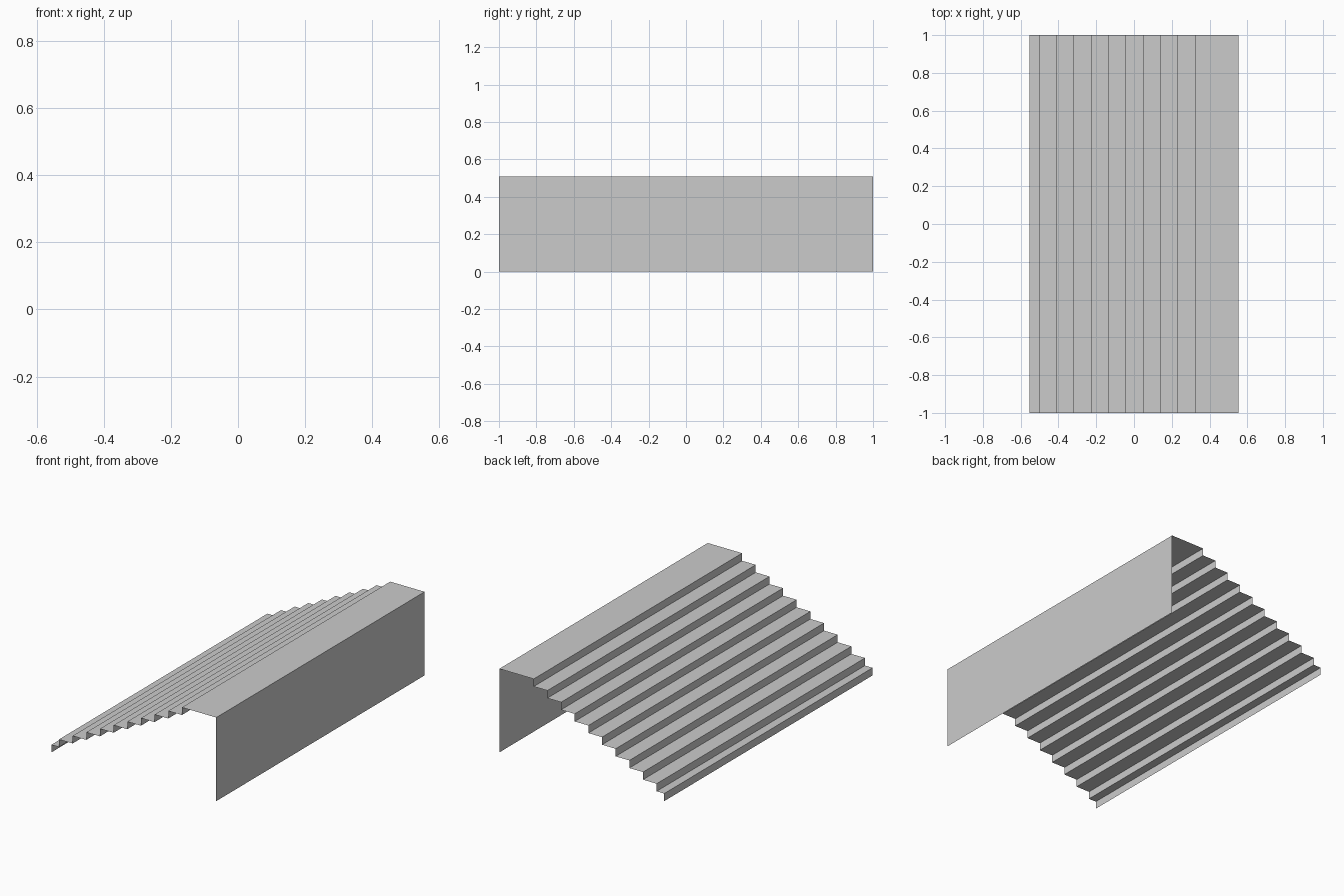
import bpy, bmesh

if "Cube" in bpy.data.objects:
    bpy.data.objects.remove(bpy.data.objects["Cube"])

HALF_X, HALF_Y, HEIGHT = 0.554, 1.0, 0.508
STEPS = 11
FIRST_RISER, TREAD = -0.503, 0.0918   # second riser position and tread depth
RISE = HEIGHT / STEPS

# Side profile: risers and treads, then a deep landing and the rear wall
riser_x = [-HALF_X] + [FIRST_RISER + TREAD * i for i in range(STEPS - 1)]
profile = []
for i, x in enumerate(riser_x):
    profile += [(x, i * RISE), (x, (i + 1) * RISE)]
    if i < STEPS - 1:
        profile.append((riser_x[i + 1], (i + 1) * RISE))
profile += [(HALF_X, HEIGHT), (HALF_X, 0)]
profile = [p for i, p in enumerate(profile) if i == 0 or p != profile[i - 1]]

# Open sheet staircase: sweep the profile along y, no end caps
bm = bmesh.new()
front = [bm.verts.new((x, -HALF_Y, z)) for x, z in profile]
back = [bm.verts.new((x, HALF_Y, z)) for x, z in profile]
for i in range(len(profile) - 1):
    bm.faces.new((front[i], front[i + 1], back[i + 1], back[i]))
bm.normal_update()
if max(bm.faces, key=lambda f: f.calc_center_median().z).normal.z < 0:
    bmesh.ops.reverse_faces(bm, faces=bm.faces[:])

mesh = bpy.data.meshes.new("staircase")
bm.to_mesh(mesh)
bm.free()
bpy.context.collection.objects.link(bpy.data.objects.new("staircase", mesh))
